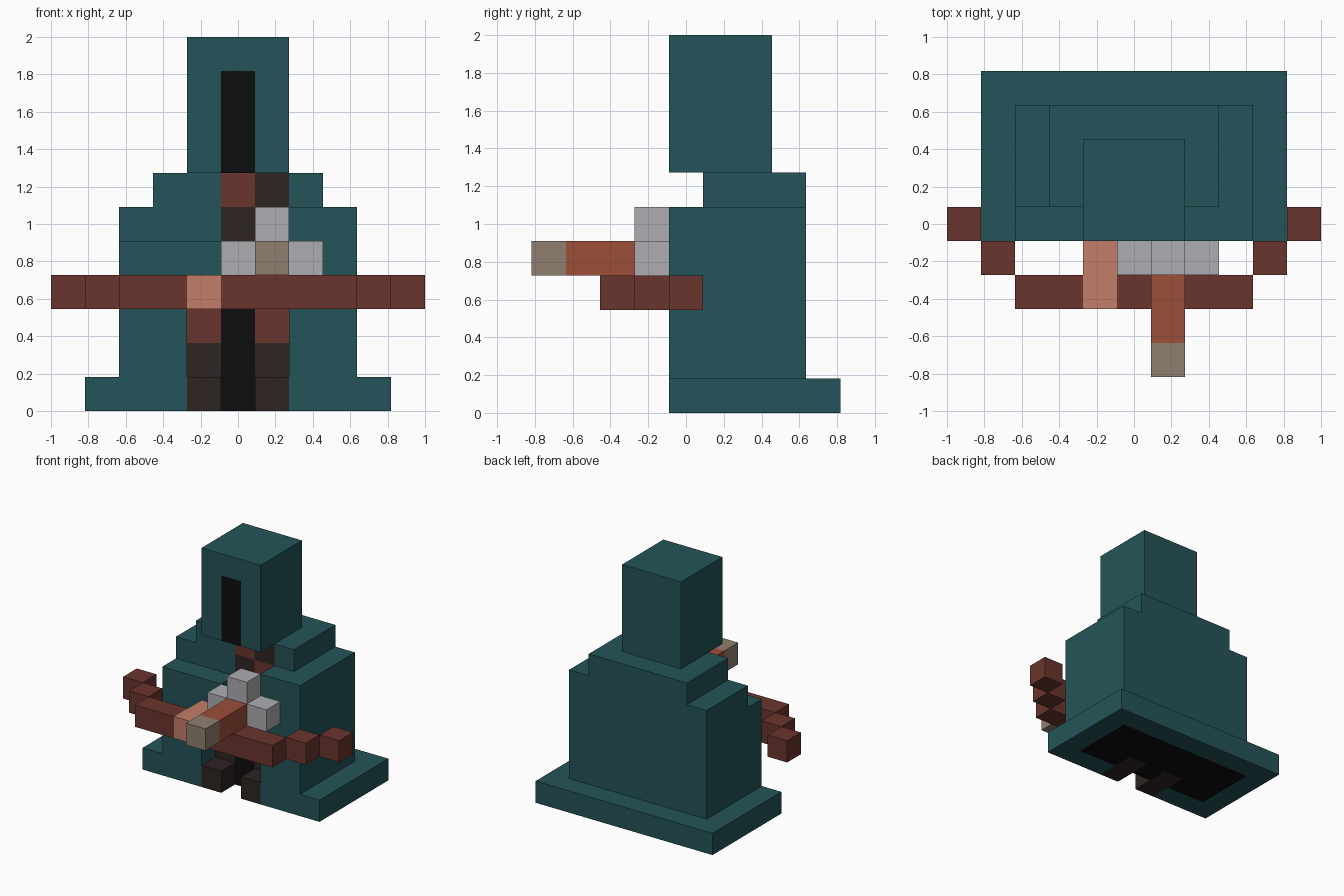
import bpy, bmesh

if "Cube" in bpy.data.objects:
    bpy.data.objects.remove(bpy.data.objects["Cube"], do_unlink=True)

U = 2 / 11  # size of one block


def material(name, rgb):
    lin = [((c / 255 + 0.055) / 1.055) ** 2.4 if c > 10 else c / 255 / 12.92 for c in rgb]
    m = bpy.data.materials.new(name)
    m.use_nodes = True
    m.diffuse_color = (*lin, 1)
    bsdf = next(n for n in m.node_tree.nodes if n.type == 'BSDF_PRINCIPLED')
    bsdf.inputs["Base Color"].default_value = (*lin, 1)
    bsdf.inputs["Roughness"].default_value = 0.9
    return m


TEAL = material("teal cloth", (36, 84, 88))
BLACK = material("black shadow", (13, 13, 13))
BROWN = material("red brown wood", (106, 53, 45))
DARK = material("dark brown leather", (46, 36, 35))
GREY = material("light grey metal", (174, 173, 178))
SKIN = material("skin", (196, 125, 104))
RUST = material("rust wood", (156, 78, 57))
TAN = material("tan", (145, 127, 112))


def prism(name, outline, z0, z1, mat):
    """Extrude a footprint given in block units from z0 to z1."""
    bm = bmesh.new()
    base = bm.faces.new([bm.verts.new((x * U, y * U, z0 * U)) for x, y in outline])
    top = bmesh.ops.extrude_face_region(bm, geom=[base])["geom"]
    verts = [g for g in top if isinstance(g, bmesh.types.BMVert)]
    bmesh.ops.translate(bm, verts=verts, vec=(0, 0, (z1 - z0) * U))
    bmesh.ops.recalc_face_normals(bm, faces=bm.faces)
    me = bpy.data.meshes.new(name)
    bm.to_mesh(me)
    bm.free()
    me.materials.append(mat)
    ob = bpy.data.objects.new(name, me)
    bpy.context.collection.objects.link(ob)
    return ob


def blocks(name, xs, ys, zs, mat):
    """Box covering inclusive block index ranges."""
    x0, x1 = xs[0] - .5, xs[1] + .5
    y0, y1 = ys[0] - .5, ys[1] + .5
    return prism(name, [(x0, y0), (x1, y0), (x1, y1), (x0, y1)], zs[0], zs[1] + 1, mat)


def mirrored(half):
    """Complete a left half outline with its mirror image."""
    return half + [(-x, y) for x, y in reversed(half)]


# Cloak: hem, dark lining below, body, uneven chest layer and shoulders
prism("cloak_hem", mirrored([(-4.5, 4.5), (-4.5, -.5), (-1.5, -.5), (-1.5, .5),
                             (-3.5, .5), (-3.5, 3.5)]), 0, 1, TEAL)
prism("cloak_lining", mirrored([(-3.5, 3.5), (-3.5, .5), (-1.5, .5), (-1.5, 1.5),
                                (-.5, 1.5), (-.5, .5)]), 0, 1, BLACK)
prism("cloak_body", mirrored([(-3.5, 3.5), (-3.5, -.5), (-1.5, -.5), (-1.5, 1.5)]), 1, 5, TEAL)
prism("cloak_chest", [(-3.5, 3.5), (-3.5, .5), (-.5, .5), (-.5, 1.5), (1.5, 1.5),
                      (1.5, -.5), (3.5, -.5), (3.5, 3.5)], 5, 6, TEAL)
prism("cloak_shoulders", [(-2.5, 3.5), (-2.5, .5), (-.5, .5), (-.5, 1.5), (1.5, 1.5),
                          (1.5, .5), (2.5, .5), (2.5, 3.5)], 6, 7, TEAL)
blocks("right_sleeve", (-1, -1), (0, 0), (3, 4), TEAL)
blocks("left_sleeve", (1, 1), (0, 0), (4, 4), TEAL)

# Hood with a dark face opening
prism("hood", mirrored([(-1.5, 2.5), (-1.5, -.5), (-.5, -.5), (-.5, .5)]), 7, 10, TEAL)
blocks("hood_top", (-1, 1), (0, 2), (10, 10), TEAL)
blocks("face_shadow", (0, 0), (0, 0), (7, 9), BLACK)

# Legs and feet
for side, x in (("right", -1), ("left", 1)):
    blocks(side + "_foot", (x, x), (0, 1), (0, 0), DARK)
    blocks(side + "_boot", (x, x), (1, 1), (1, 1), DARK)
    blocks(side + "_thigh", (x, x), (1, 1), (2, 2), BROWN)
blocks("leg_gap", (0, 0), (1, 1), (1, 2), BLACK)

# Chequered tunic inside the cloak
for z in range(3, 7):
    for x in range(-1 if z < 5 else 0, 2):
        blocks("tunic_patch", (x, x), (1, 1), (z, z), DARK if (x + z) % 2 else BROWN)

# Crossbow: limbs swept back, metal fittings, stock and tip
blocks("bow_right_limb", (-3, -2), (-2, -2), (3, 3), BROWN)
blocks("bow_left_limb", (0, 3), (-2, -2), (3, 3), BROWN)
for s in (-1, 1):
    blocks("bow_curve", (4 * s, 4 * s), (-1, -1), (3, 3), BROWN)
    blocks("bow_tip", (5 * s, 5 * s), (0, 0), (3, 3), BROWN)
blocks("right_hand", (-1, -1), (-2, -1), (3, 3), SKIN)
blocks("bow_fitting", (0, 2), (-1, -1), (4, 4), GREY)
blocks("bow_sight", (1, 1), (-1, -1), (5, 5), GREY)
blocks("bow_stock", (1, 1), (-3, -2), (4, 4), RUST)
blocks("bolt_tip", (1, 1), (-4, -4), (4, 4), TAN)
